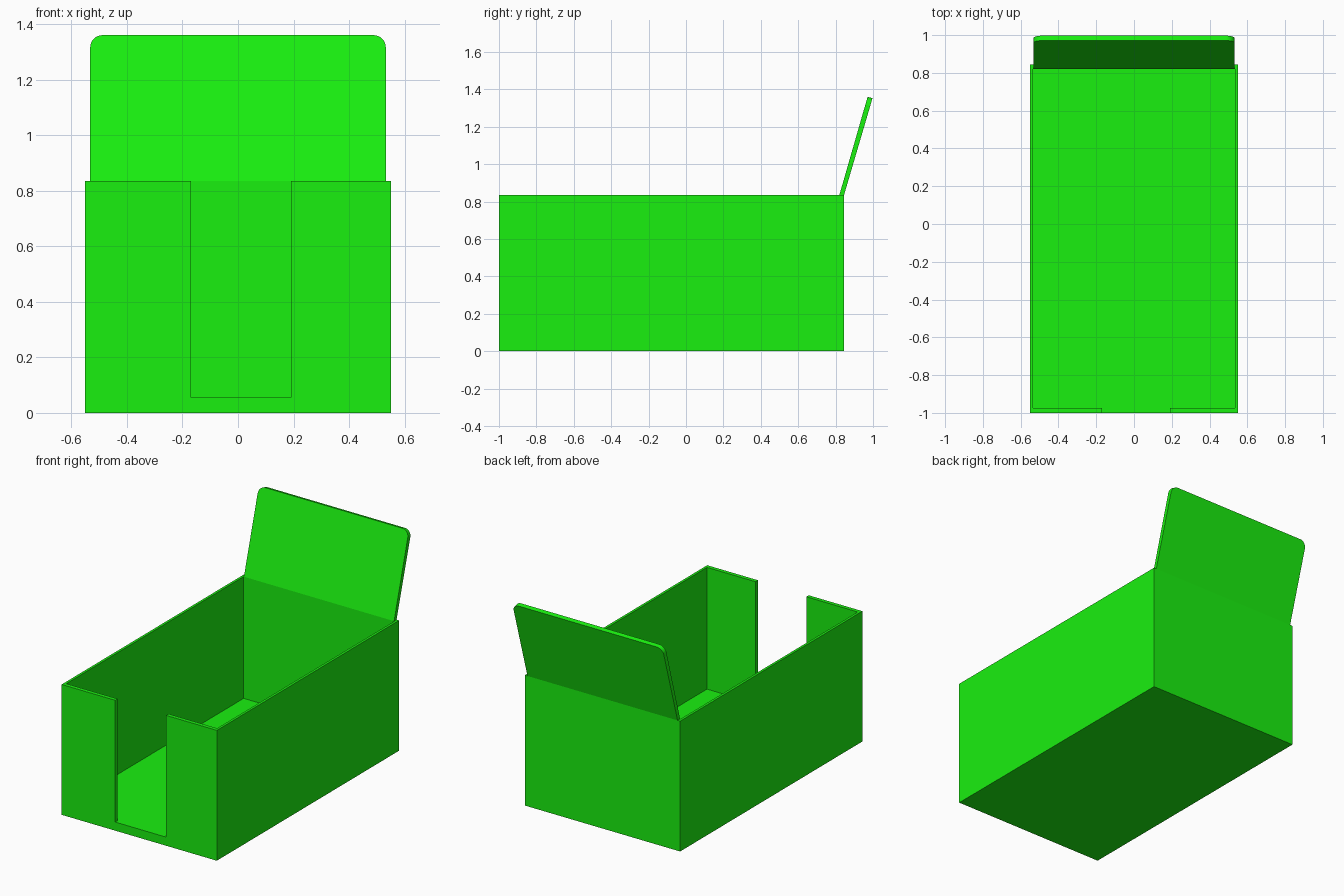
import bpy, bmesh, math
from mathutils import Vector

if "Cube" in bpy.data.objects:
    bpy.data.objects.remove(bpy.data.objects["Cube"])

W, Y0, Y1, H = 0.55, -1.0, 0.845, 0.835      # box outer size
SIDE, END, FLOOR = 0.016, 0.025, 0.055       # wall and floor thickness

green = bpy.data.materials.new("green")
green.diffuse_color = (0.01, 0.87, 0.005, 1)
green.use_nodes = True
green.node_tree.nodes["Principled BSDF"].inputs["Base Color"].default_value = green.diffuse_color


def prism(name, profile, extrude):
    """Closed solid from a planar outline and an extrusion vector."""
    bm = bmesh.new()
    face = bm.faces.new([bm.verts.new(p) for p in profile])
    new = bmesh.ops.extrude_face_region(bm, geom=[face])["geom"]
    verts = [v for v in new if isinstance(v, bmesh.types.BMVert)]
    bmesh.ops.translate(bm, verts=verts, vec=extrude)
    bmesh.ops.recalc_face_normals(bm, faces=bm.faces)
    mesh = bpy.data.meshes.new(name)
    bm.to_mesh(mesh)
    bm.free()
    obj = bpy.data.objects.new(name, mesh)
    bpy.context.collection.objects.link(obj)
    mesh.materials.append(green)
    return obj


# Open tray: outer block with the cavity and front slot cut by one T-shaped cutter
tray = prism("tray", [(-W, Y0, 0), (W, Y0, 0), (W, Y1, 0), (-W, Y1, 0)], (0, 0, H))
ix, iy0, iy1 = W - SIDE, Y0 + END, Y1 - END
plan = [(-0.17, -1.2), (0.19, -1.2), (0.19, iy0), (ix, iy0), (ix, iy1),
        (-ix, iy1), (-ix, iy0), (-0.17, iy0)]
cutter = prism("cavity_cutter", [(x, y, FLOOR) for x, y in plan], (0, 0, 1.2))
cut = tray.modifiers.new("cavity", "BOOLEAN")
cut.object, cut.operation, cut.solver = cutter, "DIFFERENCE", "EXACT"
bpy.context.view_layer.objects.active = tray
tray.select_set(True)
bpy.ops.object.modifier_apply(modifier=cut.name)
bpy.data.objects.remove(cutter)

# Tilted lid flap with rounded top corners
up = Vector((0, 0.151, 0.525))
length = up.length
up.normalize()
hinge = Vector((0, iy1, H))
fw, r = 0.532, 0.045
outline = [(-fw, 0), (fw, 0)]
for cx, start in ((fw - r, 0), (-fw + r, 90)):
    for i in range(9):
        a = math.radians(start + 90 * i / 8)
        outline.append((cx + r * math.cos(a), length - r + r * math.sin(a)))
normal = Vector((0, up.z, -up.y)) * 0.027
flap = prism("lid_flap", [hinge + Vector((u, 0, 0)) + up * v for u, v in outline], normal)
# Level the hinge edge so the flap sits flush on the back wall
for v in flap.data.vertices:
    if v.co.z < H + 0.001:
        v.co.z = H
        v.co.y = iy1 if v.co.y < iy1 + 0.005 else Y1
bpy.ops.object.select_all(action="DESELECT")
flap.select_set(True)
bpy.context.view_layer.objects.active = flap
bpy.ops.object.shade_smooth_by_angle(angle=math.radians(30))
